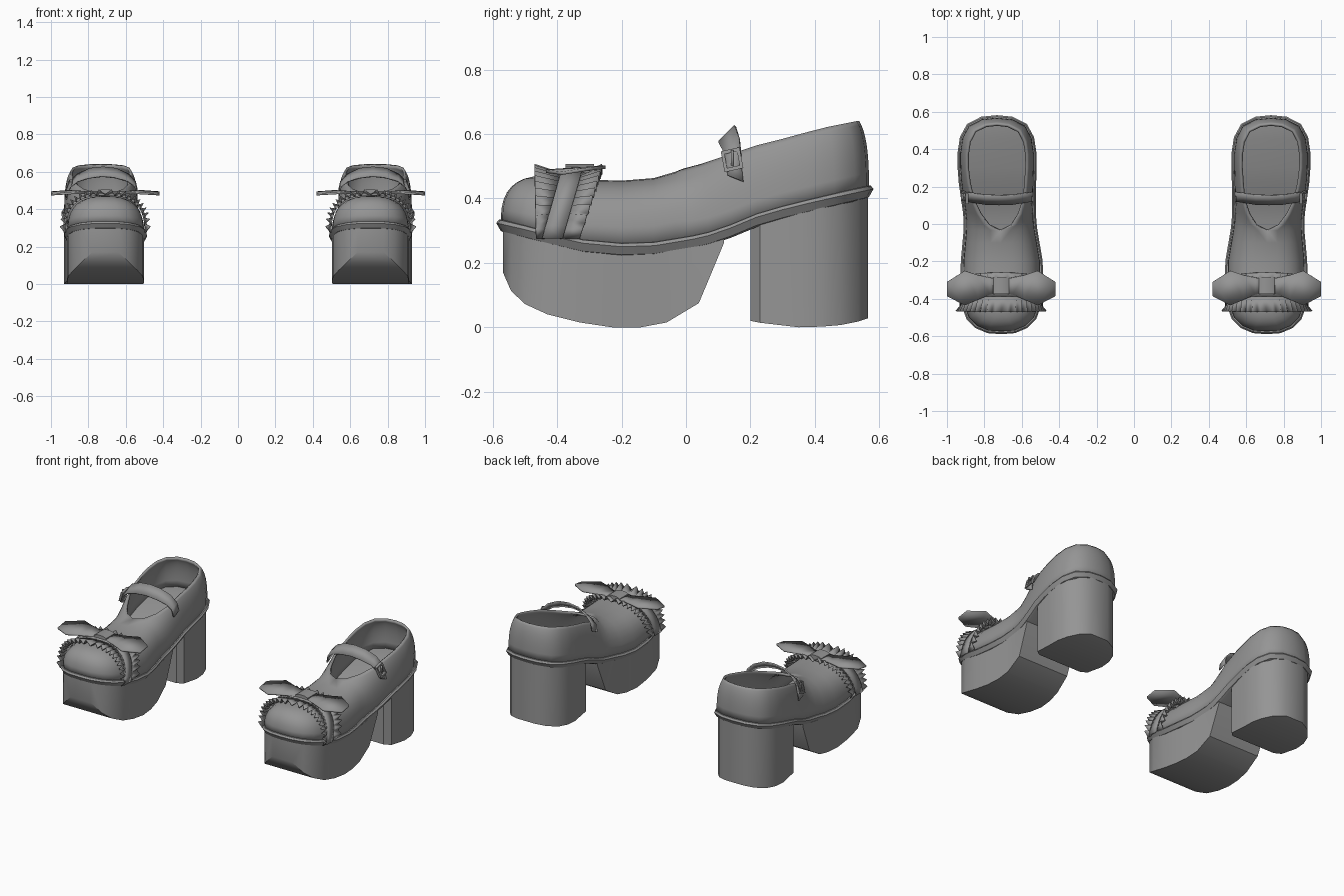
import bpy, bmesh, math
from mathutils import Vector

if "Cube" in bpy.data.objects:
    bpy.data.objects.remove(bpy.data.objects["Cube"])

grey = bpy.data.materials.new("grey leather")
grey.diffuse_color = (0.3, 0.3, 0.3, 1)
grey.use_nodes = True
grey.node_tree.nodes["Principled BSDF"].inputs["Base Color"].default_value = grey.diffuse_color
CX = 0.71  # centre line of one shoe, the other is mirrored


def lerp(table, v):
    for (a, p), (b, q) in zip(table, table[1:]):
        if v <= b:
            return p + (q - p) * max(0, (v - a) / (b - a))
    return table[-1][1]


def centre(y):
    return lerp([(-0.6, 0.71), (-0.2, 0.707), (0, 0.715), (0.25, 0.732), (0.6, 0.733)], y)


def sole_z(y):
    return lerp([(-0.58, 0.325), (-0.48, 0.3), (-0.35, 0.265), (-0.24, 0.25), (-0.12, 0.25),
                 (0.05, 0.278), (0.12, 0.3), (0.24, 0.35), (0.4, 0.39), (0.58, 0.432)], y)


def make(name, verts, faces, thick=0, offset=-1, angle=35):
    """Mesh object with optional thickness, mirrored to the second shoe."""
    me = bpy.data.meshes.new(name)
    me.from_pydata(verts, [], faces)
    bm = bmesh.new()
    bm.from_mesh(me)
    bmesh.ops.remove_doubles(bm, verts=bm.verts, dist=0.0005)
    bmesh.ops.recalc_face_normals(bm, faces=bm.faces)
    bm.to_mesh(me)
    bm.free()
    ob = bpy.data.objects.new(name, me)
    bpy.context.collection.objects.link(ob)
    finish(ob, angle)
    if thick:
        s = ob.modifiers.new("thickness", 'SOLIDIFY')
        s.thickness, s.offset = thick, offset
    return ob


def finish(ob, angle=35):
    ob.data.materials.clear()
    ob.data.materials.append(grey)
    bpy.ops.object.select_all(action='DESELECT')
    ob.select_set(True)
    bpy.context.view_layer.objects.active = ob
    bpy.ops.object.shade_smooth_by_angle(angle=math.radians(angle))
    m = ob.modifiers.new("pair", 'MIRROR')
    m.use_mirror_merge = False
    if ob.location.length or ob.rotation_euler.x:
        empty = bpy.data.objects.get("mirror_origin")
        m.mirror_object = empty


def grid_faces(rows, n, closed=False):
    return [(r * n + i, r * n + (i + 1) % n, (r + 1) * n + (i + 1) % n, (r + 1) * n + i)
            for r in range(rows - 1) for i in range(n if closed else n - 1)]


# Half outline: base x, base y, rim x, rim y, rim z
half = [(0, -.575, 0, -.43, .47), (.07, -.57, 0, -.43, .47), (.13, -.545, 0, -.42, .47),
        (.175, -.5, 0, -.41, .47), (.2, -.43, 0, -.38, .468), (.207, -.32, 0, -.3, .458),
        (.205, -.2, 0, -.2, .455), (.192, -.1, 0, -.1, .463), (.183, -.03, 0, -.035, .482),
        (.18, .02, .06, -.01, .492), (.182, .07, .105, .05, .508), (.187, .14, .14, .13, .535),
        (.193, .22, .155, .22, .565), (.197, .3, .163, .3, .585), (.197, .38, .163, .37, .604),
        (.185, .46, .152, .44, .622), (.15, .525, .12, .5, .634), (.08, .56, .06, .53, .64),
        (0, .568, 0, .537, .641)]
loop = half + [(-a, b, -c, d, e) for a, b, c, d, e in half[-2:0:-1]]
N, H = len(loop), len(half)

# Upper: rounded walls that close over the toe and stay open at the ankle
verts, LEVELS = [], 9
for k in range(LEVELS):
    for bx, by, tx, ty, tz in loop:
        T = math.radians(60 if by > 0.4 else 90 - 200 * abs(tx))
        t, p = T * k / (LEVELS - 1), 0.75
        cT = max(0, math.cos(T)) ** p
        u = (max(0, math.cos(t)) ** p - cT) / (1 - cT)
        v = (math.sin(t) / math.sin(T)) ** p
        x, y = tx + (bx - tx) * u, ty + (by - ty) * u
        zb = sole_z(by)
        verts.append((centre(y) + x, y, zb + (tz - zb) * v))
make("upper", verts, grid_faces(LEVELS, N, True), 0.014, angle=50)

# Sole: flared welt ring capped below and, as an insole, above
verts = []
for off, dz in [(-0.012, -0.03), (0.0, -0.025), (0.014, 0.0), (0.006, 0.01), (-0.012, 0.012)]:
    for i in range(N):
        a, b = loop[i - 1], loop[(i + 1) % N]
        n = Vector((b[1] - a[1], a[0] - b[0])).normalized()
        x, y = loop[i][0] + n.x * off, loop[i][1] + n.y * off
        verts.append((centre(y) + x, y, sole_z(loop[i][1]) + dz))
faces = grid_faces(5, N, True)
for base in (0, 4 * N):
    for i in range(H - 1):
        f = [base + i, base + i + 1, base + (N - i - 1) % N, base + (N - i) % N]
        faces.append(tuple(dict.fromkeys(f)))
make("sole", verts, faces)


# Platform and heel: blocks lofted along y from (y, half width, bottom z)
def block(name, stations):
    verts = []
    for y, w, zb in stations:
        c, zt = centre(y), sole_z(y) - 0.024
        verts += [(c - w, y, zb), (c + w, y, zb), (c + w, y, zt), (c - w, y, zt)]
    e = len(verts)
    make(name, verts, grid_faces(len(stations), 4, True)
         + [(0, 1, 2, 3), (e - 4, e - 3, e - 2, e - 1)], angle=30)


block("platform", [(-.568, .07, .17), (-.543, .13, .113), (-.5, .172, .072), (-.43, .2, .04),
                   (-.33, .205, .015), (-.23, .203, 0), (-.14, .195, 0), (-.06, .187, .015),
                   (.04, .18, .075), (.118, .182, .262)])
block("heel", [(.2, .155, .02), (.23, .188, .014), (.35, .197, 0), (.42, .193, .002),
               (.48, .172, .007), (.535, .125, .018), (.565, .06, .028)])


# Toe band with pleated frills on both edges
def toe_arch(s, off, dy):
    t, p = (s - 0.5) * math.pi, 0.75
    x = math.copysign(abs(math.sin(t)) ** p, t) * (0.206 + off)
    h = max(0, math.cos(t)) ** p
    return (CX + x, -0.415 + 0.06 * h + dy(h), 0.275 + (0.194 + off) * h)


def strip(name, n, edges, thick, angle):
    verts = [toe_arch(i / n, off(i), dy) for off, dy in edges for i in range(n + 1)]
    make(name, verts, grid_faces(len(edges), n + 1), thick, 0, angle)


strip("toe_strap", 28, [(lambda i: 0.014, lambda h: -0.032), (lambda i: 0.014, lambda h: 0.032)],
      0.008, 40)
for name, near, far in [("front_frill", -0.025, lambda h: -0.05 - 0.065 * h),
                        ("back_frill", 0.025, lambda h: 0.085 + 0.01 * h)]:
    strip(name, 44, [(lambda i: 0.006, lambda h, d=near: d),
                     (lambda i: 0.036 if i % 2 else 0.008, far)], 0.005, 10)

# Bow: two flared wings and a knot
wing = [(.03, -.04, .485), (.06, -.047, .484), (.125, -.075, .487), (.195, -.105, .484),
        (.29, -.055, .478), (.29, .02, .49), (.195, .08, .497), (.125, .057, .493),
        (.06, .043, .49), (.03, .04, .49)]
quads = [(0, 1, 8, 9), (1, 2, 7, 8), (2, 3, 6, 7), (3, 4, 5, 6)]
for name, s in (("bow_outer_wing", 1), ("bow_inner_wing", -1)):
    make(name, [(CX + s * x, y - 0.33, z) for x, y, z in wing], quads, 0.01, 0)
sec = [(-.045, .472), (-.042, .497), (-.02, .506), (.02, .506), (.042, .497), (.045, .472)]
make("bow_knot", [(CX + a, -0.33 + dy, z) for dy in (-.044, .044) for a, z in sec],
     grid_faces(2, 6, True) + [tuple(range(6)), tuple(range(6, 12))])

# Ankle strap: tilted band arching over the opening, with a free end outside
path = [(-.182, .148, .49), (-.172, .145, .535), (-.135, .14, .568), (-.07, .13, .592),
        (0, .128, .6), (.07, .13, .592), (.135, .14, .568), (.172, .145, .535),
        (.188, .148, .5), (.196, .153, .462)]
tilt = [.012, .014, .02, .025, .025, .025, .02, .014, -.006, -.01]
verts = [(0.722 + x, y + s * 0.025, z + s * d) for s in (-1, 1)
         for (x, y, z), d in zip(path, tilt)]
make("ankle_strap", verts, grid_faces(2, len(path)), 0.008, 0)

# Buckle: square frame with a pin on the outer side
cy, cz, r = 0.143, 0.52, 0.033
ca, sa = math.cos(0.2), math.sin(0.2)
verts = []
for x in (0.897, 0.913):
    for q in (r, r - 0.011):
        for a, b in ((-1, -1), (1, -1), (1, 1), (-1, 1)):
            verts.append((x + 0.012 * -b, cy + q * (a * ca - b * sa) * 0.9, cz + q * (a * sa + b * ca)))
ring = [(0, 1, 5, 4), (8, 9, 13, 12), (0, 1, 9, 8), (4, 5, 13, 12)]
faces = [tuple(v // 4 * 4 + (v % 4 + k) % 4 for v in f) for f in ring for k in range(4)]
make("buckle", verts, faces)
make("buckle_pin", [(0.91, cy + dy, cz + dz) for dy, dz in
                    ((-.004, -.03), (.004, -.03), (.004, .03), (-.004, .03))], [(0, 1, 2, 3)], 0.008, 0)
